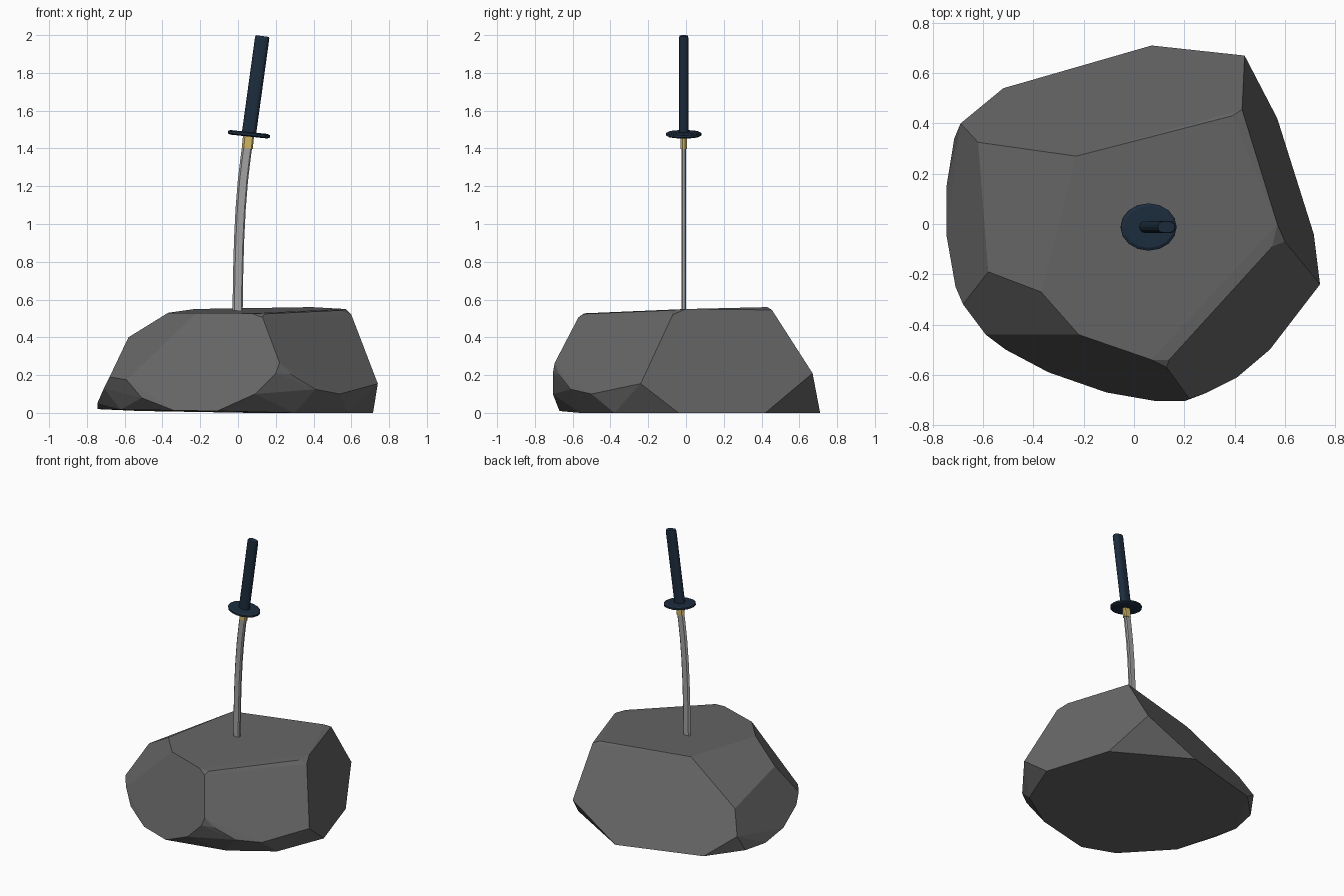
import bpy, bmesh, math
from mathutils import Matrix, Vector

if "Cube" in bpy.data.objects:
    bpy.data.objects.remove(bpy.data.objects["Cube"])


def material(name, rgb):
    m = bpy.data.materials.new(name)
    m.diffuse_color = (*rgb, 1)
    m.use_nodes = True
    m.node_tree.nodes["Principled BSDF"].inputs["Base Color"].default_value = m.diffuse_color
    return m


STONE = material("stone", (0.13, 0.13, 0.13))
STEEL = material("steel", (0.36, 0.36, 0.36))
GOLD = material("gold", (0.62, 0.46, 0.13))
NAVY = material("navy", (0.012, 0.026, 0.048))


def finish(bm, name, mat):
    bmesh.ops.recalc_face_normals(bm, faces=bm.faces)
    me = bpy.data.meshes.new(name)
    bm.to_mesh(me)
    bm.free()
    ob = bpy.data.objects.new(name, me)
    me.materials.append(mat)
    bpy.context.collection.objects.link(ob)
    return ob


def loft(name, section, stations, mat):
    """Sweep an xy section through (x, z, tilt, scale) stations."""
    bm = bmesh.new()
    rings = []
    for x, z, tilt, s in stations:
        m = Matrix.Translation((x, -0.012, z)) @ Matrix.Rotation(math.radians(tilt), 4, 'Y')
        rings.append([bm.verts.new(m @ Vector((u * s, v * s, 0))) for u, v in section])
    n = len(section)
    for a, b in zip(rings, rings[1:]):
        for i in range(n):
            bm.faces.new((a[i], a[(i + 1) % n], b[(i + 1) % n], b[i]))
    bm.faces.new(rings[0])
    bm.faces.new(rings[-1])
    return finish(bm, name, mat)


def ellipse(rx, ry, n):
    return [(rx * math.cos(2 * math.pi * i / n), ry * math.sin(2 * math.pi * i / n)) for i in range(n)]


# Boulder: convex hull of its chiselled corners
top = [(-.23, .27, .55), (.39, .43, .56), (.43, .455, .545), (.57, 0, .55), (.60, -.07, .52),
       (.55, -.09, .543), (.14, -.54, .524), (.13, -.57, .505), (.07, -.54, .527),
       (-.22, -.44, .53), (-.37, -.27, .53)]
middle = [(-.62, .325, .30), (-.58, -.19, .40), (-.68, -.32, .19), (-.59, -.44, .175),
          (-.69, .40, .145), (.44, .67, .21), (.74, -.24, .155), (.54, -.50, .10),
          (.41, -.61, .125), (.28, -.675, .205), (.22, -.695, .265), (.20, -.705, .21),
          (.09, -.705, .10), (-.51, -.50, .08), (-.71, -.25, .13)]
base = [(.07, .71, 0), (-.52, .54, .01), (.57, .42, 0), (.715, -.04, 0), (.58, -.38, 0),
        (.30, -.56, 0), (-.11, -.67, .01), (-.34, -.59, .013), (-.62, -.30, .017),
        (-.745, -.05, .05), (-.745, .155, .02), (-.715, .34, .03)]
bm = bmesh.new()
for p in top + middle + base:
    bm.verts.new(p)
hull = bmesh.ops.convex_hull(bm, input=bm.verts)
loose = [v for v in bm.verts if not v.link_faces]
bmesh.ops.delete(bm, geom=loose, context='VERTS')
bmesh.ops.dissolve_limit(bm, angle_limit=math.radians(4), verts=bm.verts, edges=bm.edges)
finish(bm, "boulder", STONE)

# Curved blade with bevelled edges, its point buried in the boulder
blade = [(-.027, 0), (-.017, -.013), (.02, -.013), (.027, -.006),
         (.027, .006), (.02, .013), (-.017, .013)]
curve = [(0, .35, 0, 1), (-.002, .55, 1, 1), (.001, .75, 2, 1), (.006, .92, 3, 1), (.014, 1.08, 4, 1),
         (.026, 1.23, 5.5, 1), (.039, 1.34, 7, 1), (.055, 1.46, 7.5, 1)]
loft("blade", blade, curve, STEEL)

# Gold collar under the guard
loft("collar", [(u * 1.08, v * 1.25) for u, v in blade],
     [(.049, 1.40, 7.5, 1), (.056, 1.47, 7.5, 1)], GOLD)

# Oval guard with rounded rim
loft("guard", ellipse(.112, .094, 16),
     [(.0565, 1.463, 6, .88), (.0575, 1.469, 6, 1), (.0585, 1.481, 6, 1), (.0595, 1.487, 6, .88)], NAVY)

# Grip: rounded oblong section, slightly bevelled butt
grip = []
for cx, start in ((.014, -90), (-.014, 90)):
    for k in range(7):
        a = math.radians(start + 30 * k)
        grip.append((cx + .024 * math.cos(a), .024 * math.sin(a)))
loft("grip", grip, [(.0575, 1.475, 7.9, 1), (.128, 1.986, 7.9, 1), (.129, 1.995, 7.9, .9)], NAVY)
